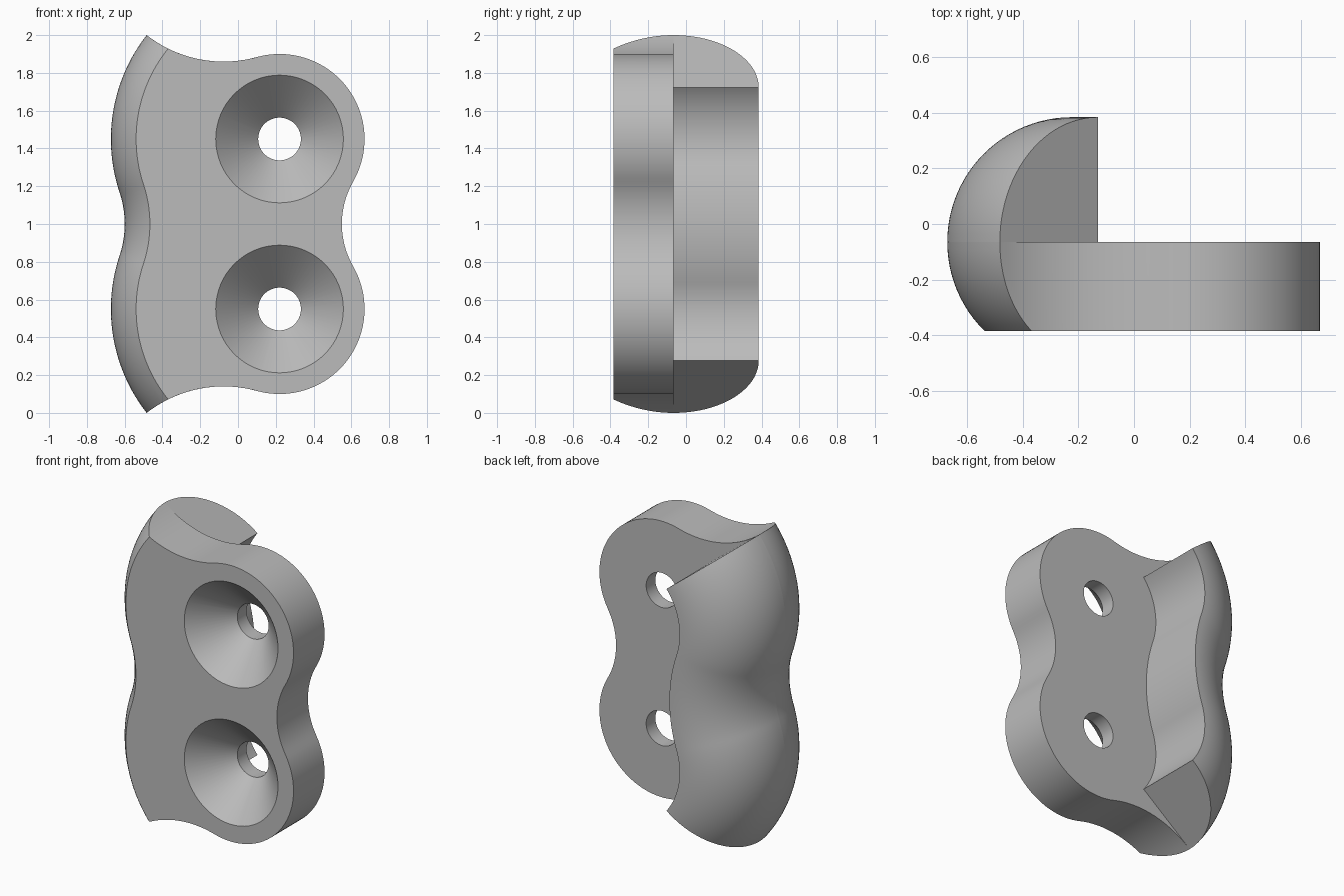
import bpy, bmesh
from math import sin, cos, asin, acos, atan2, pi, hypot, radians
from mathutils import Vector

cube = bpy.data.objects.get("Cube")
if cube:
    bpy.data.objects.remove(cube, do_unlink=True)

# One plain grey
grey = bpy.data.materials.new("plain_grey")
grey.use_nodes = True
GREY = (0.5, 0.5, 0.5, 1)
grey.diffuse_color = GREY
grey.node_tree.nodes["Principled BSDF"].inputs["Base Color"].default_value = GREY

# Main dimensions
FRONT, BACK = -0.385, -0.065      # plate faces
LOBE_X, LOBE_Z = 0.22, 1.45       # upper lobe and hole centre
LOBE_R = 0.45
OUTER_R = 0.893                   # concentric arc of the left edge
ROLL = 0.45                       # radius of the rounded left side
WAIST_R, WAIST_X = 0.53, -1.13    # hollow in the left edge
END = pi - asin(0.55 / OUTER_R)   # radial direction of the end faces

# Hollow at the top, tangent to the lobe and to the radial end
HOLLOW_R = (OUTER_R ** 2 - LOBE_R ** 2) / (2 * LOBE_R)
HOLLOW_L = LOBE_R + HOLLOW_R
HOLLOW_A = END - asin(HOLLOW_R / HOLLOW_L)
HOLLOW_X = LOBE_X + HOLLOW_L * cos(HOLLOW_A)
HOLLOW_Z = LOBE_Z + HOLLOW_L * sin(HOLLOW_A)


def arc(cx, cz, r, a0, a1, n):
    """Points on an arc, without the last one."""
    return [(cx + r * cos(a0 + (a1 - a0) * i / n),
             cz + r * sin(a0 + (a1 - a0) * i / n)) for i in range(n)]


def mirrored(half):
    """Reflect a half path below the middle height."""
    return [(x, 2 - z) for x, z in reversed(half)]


def left_half(inset, start):
    """Upper half of the left edge, moved inward, ending at the waist."""
    join = atan2(LOBE_Z - 1, LOBE_X - WAIST_X)
    pts = arc(LOBE_X, LOBE_Z, OUTER_R - inset, start, pi + join, 36)
    pts += arc(WAIST_X, 1, WAIST_R + inset, join, 0, 12)
    return pts + [(WAIST_X + WAIST_R + inset, 1)]


def plate_outline(inset):
    rho = OUTER_R - inset
    c = (HOLLOW_L ** 2 + rho ** 2 - HOLLOW_R ** 2) / (2 * HOLLOW_L * rho)
    start = HOLLOW_A + acos(max(-1, min(1, c)))
    px, pz = LOBE_X + rho * cos(start), LOBE_Z + rho * sin(start)
    a = atan2(pz - HOLLOW_Z, px - HOLLOW_X)
    half = arc(1.0, 1, 0.45, pi, radians(150), 12)
    half += arc(LOBE_X, LOBE_Z, LOBE_R, radians(-30), HOLLOW_A, 40)
    half += arc(HOLLOW_X, HOLLOW_Z, HOLLOW_R, HOLLOW_A + pi, a % (2 * pi), 20)
    half += left_half(inset, start)
    return half + mirrored(half)[1:-1]


def loft(name, loops):
    """Skin a row of closed loops and cap both ends."""
    bm = bmesh.new()
    rows = [[bm.verts.new(p) for p in loop] for loop in loops]
    n = len(rows[0])
    for r0, r1 in zip(rows, rows[1:]):
        for i in range(n):
            j = (i + 1) % n
            bm.faces.new((r0[i], r0[j], r1[j], r1[i]))
    bm.faces.new(rows[0])
    bm.faces.new(rows[-1])
    bmesh.ops.recalc_face_normals(bm, faces=bm.faces)
    mesh = bpy.data.meshes.new(name)
    bm.to_mesh(mesh)
    bm.free()
    mesh.materials.append(grey)
    ob = bpy.data.objects.new(name, mesh)
    bpy.context.collection.objects.link(ob)
    return ob


# Plate: outlines stacked from back to front, left side rolling inward
roll_end = asin((BACK - FRONT) / ROLL)
layers = []
for k in range(13):
    a = roll_end * k / 12
    y = BACK - ROLL * sin(a)
    layers.append([(x, y, z) for x, z in plate_outline(ROLL * (1 - cos(a)))])
plate = loft("mounting_plate", layers)

# Hook: quarter-round section swept along the wavy left edge
tracks = []
for k in range(25):
    a = pi / 2 * k / 24
    half = left_half(ROLL * (1 - cos(a)), END)
    y = BACK + ROLL * sin(a)
    tracks.append([(x, y, z) for x, z in half + mirrored(half)[1:]])
tracks.append([(x, BACK, z) for x, _, z in tracks[-1]])
hook = loft("curved_hook", list(zip(*tracks)))

# Countersunk screw holes
for label, z in (("upper", LOBE_Z), ("lower", 2 - LOBE_Z)):
    loops = []
    for y, r in ((FRONT - 0.05, 0.388), (FRONT + 0.225, 0.113), (0.05, 0.113)):
        loops.append([(x, y, h) for x, h in arc(LOBE_X, z, r, 0, 2 * pi, 64)])
    cutter = loft(label + "_hole_cutter", loops)
    cutter.hide_render = True
    cut = plate.modifiers.new(label + "_hole", 'BOOLEAN')
    cut.operation, cut.solver, cut.object = 'DIFFERENCE', 'EXACT', cutter
    bpy.ops.object.select_all(action='DESELECT')
    plate.select_set(True)
    bpy.context.view_layer.objects.active = plate
    bpy.ops.object.modifier_apply(modifier=cut.name)
    bpy.data.objects.remove(cutter, do_unlink=True)

# Smooth curves, crisp edges
for ob in (plate, hook):
    bpy.ops.object.select_all(action='DESELECT')
    ob.select_set(True)
    bpy.context.view_layer.objects.active = ob
    bpy.ops.object.shade_smooth_by_angle(angle=radians(30))
